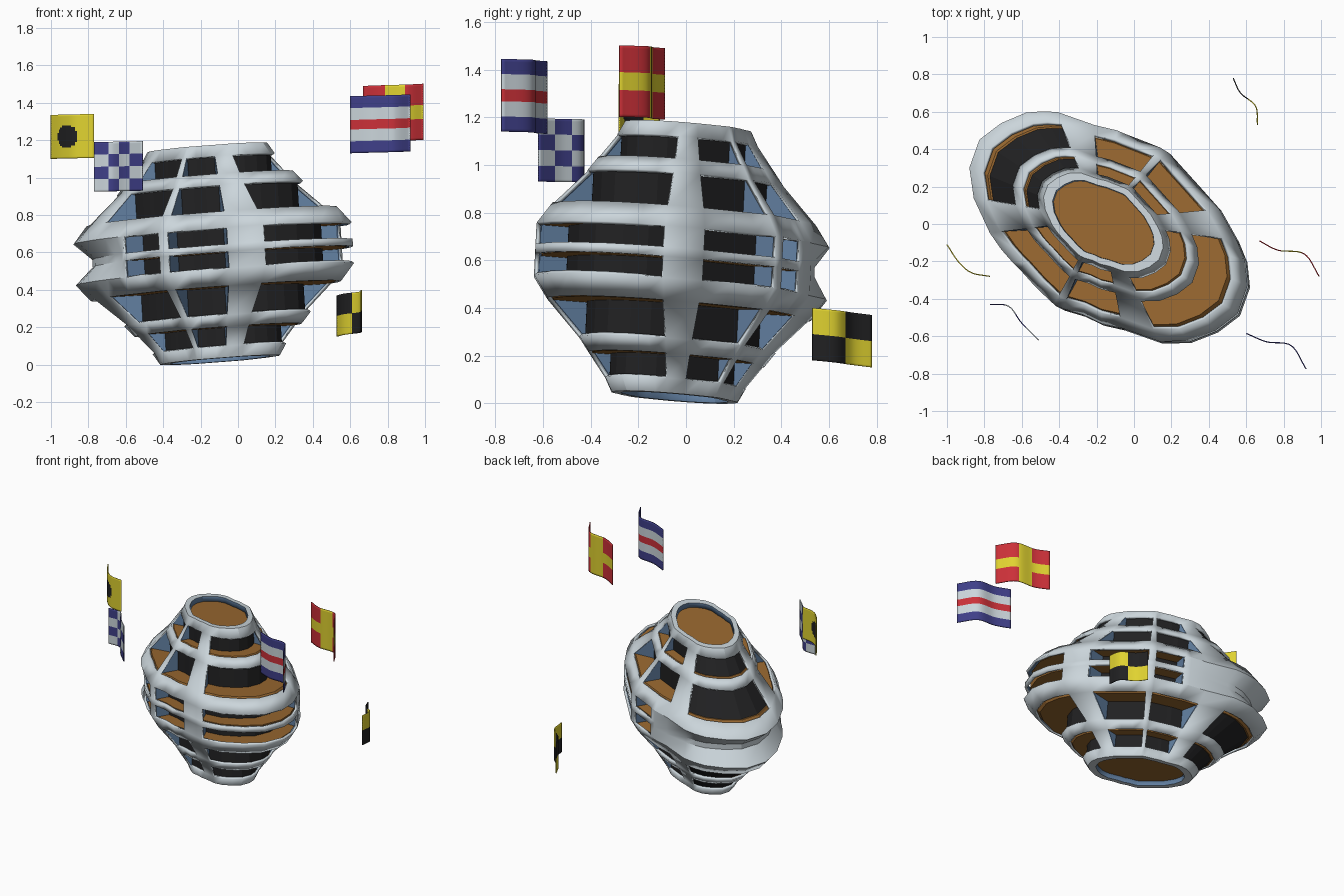
import bpy, bmesh, math
from mathutils import Vector, Matrix

if "Cube" in bpy.data.objects:
    bpy.data.objects.remove(bpy.data.objects["Cube"])


def material(name, rgb):
    m = bpy.data.materials.new(name)
    m.use_nodes = True
    m.diffuse_color = (*rgb, 1)
    bsdf = m.node_tree.nodes["Principled BSDF"]
    bsdf.inputs["Base Color"].default_value = (*rgb, 1)
    bsdf.inputs["Roughness"].default_value = 0.8
    return m


WHITE = material("pale grey", (0.60, 0.67, 0.71))
BLUE = material("steel blue", (0.12, 0.21, 0.35))
ORANGE = material("floor orange", (0.32, 0.14, 0.03))
BLACK = material("near black", (0.015, 0.015, 0.016))
YELLOW = material("flag yellow", (0.75, 0.65, 0.03))
RED = material("flag red", (0.60, 0.03, 0.04))
NAVY = material("flag blue", (0.05, 0.05, 0.25))

# The body leans slightly, so everything is built upright and then placed
LEAN = Vector((0, 0, 1)).rotation_difference(Vector((-0.06, 0.05, 1))).to_matrix().to_4x4()
PLACE = Matrix.Translation((-0.13, -0.02, 0.593)) @ LEAN

# Plan outline (degrees, radius), repeated every half turn
PLAN = [(-6, .69), (9, .60), (24, .53), (38, .505), (52, .51), (74, .49), (98, .55), (115, .68),
        (126, .755), (136, .80), (146, .835), (157, .81), (164, .77), (174, .69)]
# Half profile (height from the middle, scale), mirrored below
PROFILE = [(.02, 1), (.11, 1), (.20, .90), (.35, .67), (.41, .60), (.51, .48), (.57, .43)]
# Window rows: bottom, top, scale of the wall behind
ROWS = [(.02, .11, .78), (.20, .35, .63), (.41, .51, .45)]
ROWS += [(-b, -a, c) for a, b, c in ROWS]
RIBS = [(51, 57), (98, 114), (168, 183), (235, 241), (278, 294), (354, 369)]
STOPS = [(80, 85), (200, 205)]
ANGLES = [9, 24, 38, 51, 57, 68, 80, 85, 98, 114, 120, 126, 136, 146, 157, 168, 183, 192, 200, 205,
          220, 235, 241, 254, 266, 278, 294, 305, 316, 326, 337, 346, 354]


def lerp_table(table, x):
    for (x0, y0), (x1, y1) in zip(table, table[1:]):
        if x <= x1:
            return y0 + (y1 - y0) * (x - x0) / (x1 - x0)
    return table[-1][1]


def plan(a):
    return lerp_table(PLAN, (a + 6) % 180 - 6)


def scale_at(h):
    return 1 if abs(h) < .11 else lerp_table(PROFILE, abs(h))


def groove(a, h):
    # Hollow running round one end between two lips
    a %= 360
    if abs(h) > .1 or not 98 < a < 205:
        return 1
    return 1 - .13 * math.sqrt(math.sin(math.pi * (a - 98) / 107))


def point(a, h, s):
    r = plan(a) * s * groove(a, h)
    t = math.radians(a)
    return PLACE @ Vector((r * math.cos(t), r * math.sin(t), h))


def is_open(a, h):
    if any(lo < a < hi for lo, hi in RIBS):
        return False
    if abs(h) < .11 and 80 < a < 205:
        return False
    return any(lo < h < hi for lo, hi, _ in ROWS)


def finish(bm, name, mats, smooth=False, thick=0):
    me = bpy.data.meshes.new(name)
    bm.to_mesh(me)
    bm.free()
    ob = bpy.data.objects.new(name, me)
    bpy.context.collection.objects.link(ob)
    for m in mats:
        me.materials.append(m)
    if smooth:
        bpy.ops.object.select_all(action='DESELECT')
        ob.select_set(True)
        bpy.context.view_layer.objects.active = ob
        bpy.ops.object.shade_smooth_by_angle(angle=math.radians(25))
    if thick:
        mod = ob.modifiers.new("thickness", 'SOLIDIFY')
        mod.thickness = thick
    return ob


def loft(bm, rings, keep=lambda i, j: True, caps=False):
    rows = [[bm.verts.new(p) for p in ring] for ring in rings]
    n = len(rows[0])
    made = {}
    for j in range(len(rows) - 1):
        for i in range(n):
            if keep(i, j):
                k = (i + 1) % n
                made[i, j] = bm.faces.new((rows[j][i], rows[j][k], rows[j + 1][k], rows[j + 1][i]))
    if caps:
        bm.faces.new(rows[0][::-1])
        bm.faces.new(rows[-1])
    return made


# Lattice shell with window openings and folded-in rims
levels = [(-h, s) for h, s in reversed(PROFILE)] + PROFILE
levels = [(-.53, .36), (-.57, .365)] + levels + [(.57, .365), (.53, .36)]
last = len(levels) - 2


def shell_face(i, j):
    a0, a1 = ANGLES[i], ANGLES[(i + 1) % len(ANGLES)]
    mid = (a0 + (a1 if a1 > a0 else a1 + 360)) / 2
    return j in (0, last) or not is_open(mid, (levels[j][0] + levels[j + 1][0]) / 2)


bm = bmesh.new()
faces = loft(bm, [[point(a, h, s) for a in ANGLES] for h, s in levels], shell_face)
for (i, j), f in faces.items():
    f.material_index = 1 if j in (0, last) else 0
for v in [v for v in bm.verts if not v.link_faces]:
    bm.verts.remove(v)
shell = finish(bm, "lattice_shell", [WHITE, BLUE], smooth=True, thick=0.018)
shell.modifiers["thickness"].material_offset = 1

# Floor slabs behind every solid band, with roof and base slabs
bm = bmesh.new()
for lo, hi in [(-.02, .02), (.11, .20), (.35, .41), (-.20, -.11), (-.41, -.35)]:
    loft(bm, [[point(a, h, scale_at(h) * .955) for a in ANGLES] for h in (lo, hi)], caps=True)
for lo, hi in [(.51, .535), (-.535, -.51)]:
    loft(bm, [[point(a, h, .40) for a in ANGLES] for h in (lo, hi)], caps=True)
finish(bm, "floor_slabs", [ORANGE])

# Dark walls set back behind the windows, close to the shell at the grooved end
bm = bmesh.new()
for lo, hi, c in ROWS:
    loft(bm, [[point(a, h, scale_at(h) * .94 if 114 <= a <= 168 else c) for a in ANGLES]
              for h in (lo, hi)])
finish(bm, "set_back_walls", [BLACK])

# Blue partitions joining the walls to the ribs
bm = bmesh.new()
for lo, hi, c in ROWS:
    for a, b in RIBS + (STOPS if abs(lo + hi) < .2 else []):
        rings = []
        for h in (lo, hi):
            s = scale_at(h) * .97
            rings.append([point(a, h, c * .95), point(a, h, s), point(b, h, s), point(b, h, c * .95)])
        loft(bm, rings, caps=True)
finish(bm, "rib_partitions", [BLUE])


# Waving flags
def curve_point(pts, t):
    k = min(int(t), len(pts) - 2)
    f = t - k
    ext = [2 * pts[0] - pts[1], *pts, 2 * pts[-1] - pts[-2]]
    p0, p1, p2, p3 = ext[k:k + 4]
    return p1 + .5 * f * (p2 - p0 + f * (2 * p0 - 5 * p1 + 4 * p2 - p3 + f * (3 * (p1 - p2) + p3 - p0)))


def flag(name, path, bottom, height, rise, mats, rule, n=24):
    pts = [Vector(p) for p in path]
    bm = bmesh.new()
    grid = []
    for i in range(n + 1):
        p = curve_point(pts, i / n * (len(pts) - 1))
        grid.append([bm.verts.new((p.x, p.y, bottom + rise * i / n + height * j / n))
                     for j in range(n + 1)])
    for i in range(n):
        for j in range(n):
            f = bm.faces.new((grid[i][j], grid[i + 1][j], grid[i + 1][j + 1], grid[i][j + 1]))
            f.material_index = int(rule((i + .5) / n, (j + .5) / n))
    ob = finish(bm, name, mats, smooth=True, thick=0.006)
    ob.modifiers["thickness"].offset = 0


flag("spot_flag", [(-1, -.11), (-.94, -.2), (-.87, -.26), (-.77, -.28)], 1.1, .235, .005,
     [YELLOW, BLACK], lambda u, v: math.hypot(u - .47, v - .5) < .26)
flag("checked_flag", [(-.77, -.43), (-.67, -.44), (-.6, -.53), (-.51, -.62)], .925, .265, .005,
     [WHITE, NAVY], lambda u, v: (int(u * 4) + int(v * 4)) % 2)
flag("striped_flag", [(.6, -.585), (.71, -.63), (.84, -.65), (.92, -.775)], 1.13, .305, .01,
     [NAVY, WHITE, RED], lambda u, v: 2 - abs(int(v * 5) - 2))
flag("cross_flag", [(.67, -.09), (.77, -.14), (.91, -.16), (.99, -.28)], 1.19, .30, .012,
     [RED, YELLOW], lambda u, v: abs(u - .5) < .11 or abs(v - .5) < .11)
flag("quartered_flag", [(.53, .78), (.57, .70), (.65, .63), (.66, .53)], .15, .22, .03,
     [YELLOW, BLACK], lambda u, v: (u < .5) == (v > .5))
